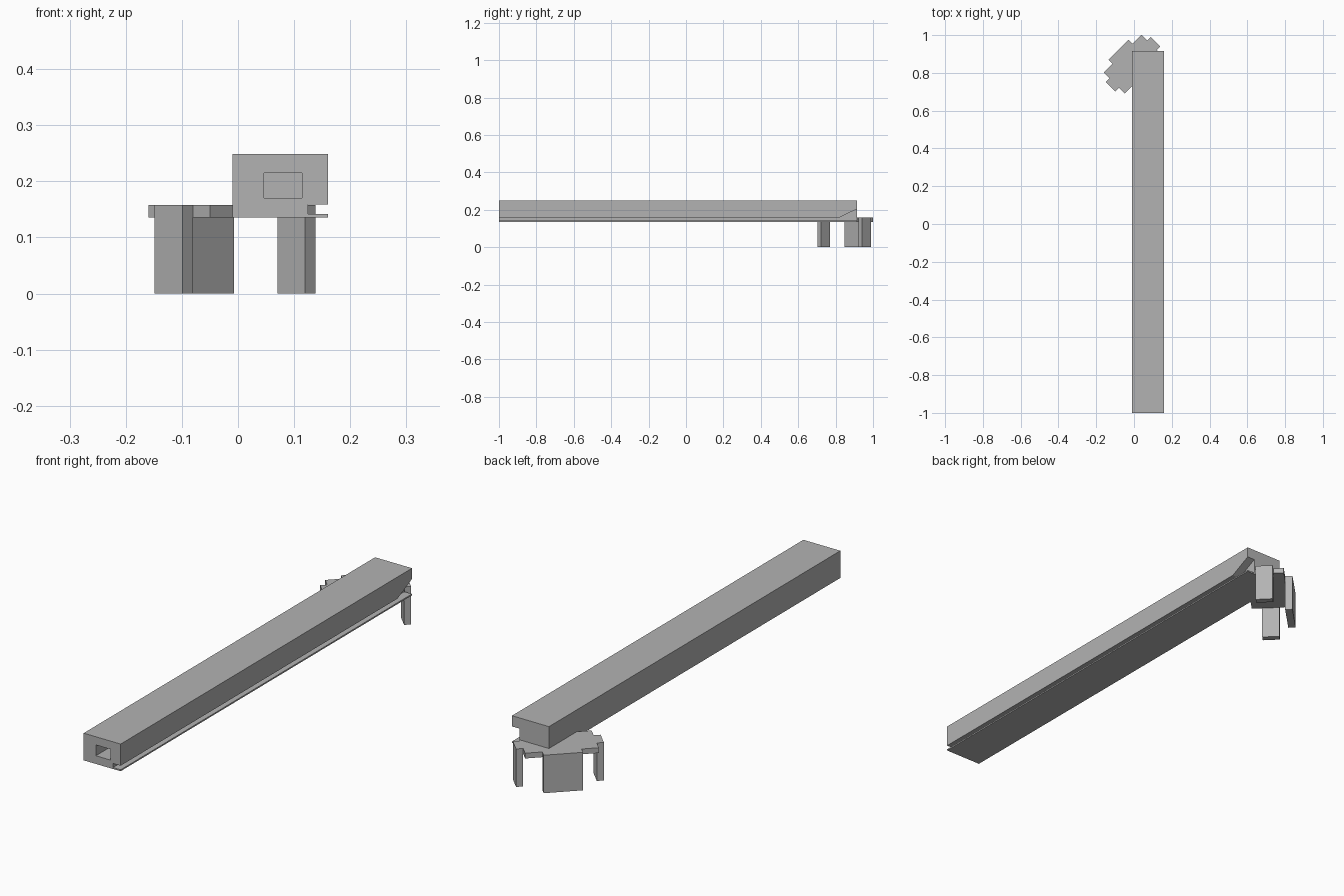
import bpy
import bmesh
from math import radians
from mathutils import Matrix, Vector

cube = bpy.data.objects.get("Cube")
if cube:
    bpy.data.objects.remove(cube, do_unlink=True)

grey = bpy.data.materials.new("plain_grey")
grey.use_nodes = True
colour = (0.45, 0.45, 0.45, 1)
grey.diffuse_color = colour
grey.node_tree.nodes["Principled BSDF"].inputs["Base Color"].default_value = colour


def finish(name, bm):
    bmesh.ops.recalc_face_normals(bm, faces=bm.faces)
    mesh = bpy.data.meshes.new(name)
    bm.to_mesh(mesh)
    bm.free()
    mesh.materials.append(grey)
    obj = bpy.data.objects.new(name, mesh)
    bpy.context.collection.objects.link(obj)
    return obj


def box(name, x, y, z, frame=Matrix()):
    """Box from (min, max) ranges, placed in a local frame."""
    bm = bmesh.new()
    bmesh.ops.create_cube(bm, size=1)
    for v in bm.verts:
        v.co = frame @ Vector([r[0] if c < 0 else r[1] for r, c in zip((x, y, z), v.co)])
    return finish(name, bm)


def side_prism(name, profile, x0, x1):
    """Profile of (y, z) points extruded along x."""
    bm = bmesh.new()
    face = bm.faces.new([bm.verts.new((x0, y, z)) for y, z in profile])
    new = bmesh.ops.extrude_face_region(bm, geom=[face])["geom"]
    bmesh.ops.translate(bm, vec=(x1 - x0, 0, 0),
                        verts=[g for g in new if isinstance(g, bmesh.types.BMVert)])
    return finish(name, bm)


def cut(target, cutter):
    mod = target.modifiers.new(cutter.name, "BOOLEAN")
    mod.operation = "DIFFERENCE"
    mod.solver = "EXACT"
    mod.object = cutter
    cutter.hide_render = True
    cutter.hide_viewport = True


# Long beam with a blind socket in the front and a side slot flaring at the back
beam = box("beam", (-0.01, 0.16), (-1, 0.915), (0.136, 0.249))
socket = box("socket_cutter", (0.046, 0.114), (-1.1, 0.8), (0.17, 0.215))
slot = side_prism("slot_cutter", [(-1.1, 0.142), (1.1, 0.142), (1.1, 0.293),
                                  (0.82, 0.159), (-1.1, 0.159)], 0.125, 0.3)
cut(beam, socket)
cut(beam, slot)

# Diagonal base plate under the back end, trimmed by the same slot
turned = Matrix.Translation((-0.005, 0.846, 0)) @ Matrix.Rotation(radians(45), 4, "Z")
top = 0.158
plate = box("base_plate", (-0.141, 0.141), (-0.078, 0.078), (0.136, top), turned)
cut(plate, slot)

# One wide leg and a pair of narrow end legs
box("wide_leg", (-0.075, 0.075), (0.078, 0.108), (0, top), turned)
for name, u in (("left_leg", (0.141, 0.168)), ("right_leg", (-0.168, -0.141))):
    box(name, u, (-0.035, 0.035), (0, top), turned)

# Apply the cuts and drop the cutters
graph = bpy.context.evaluated_depsgraph_get()
for obj in (beam, plate):
    mesh = bpy.data.meshes.new_from_object(obj.evaluated_get(graph))
    obj.modifiers.clear()
    obj.data = mesh
for helper in (socket, slot):
    bpy.data.objects.remove(helper, do_unlink=True)
